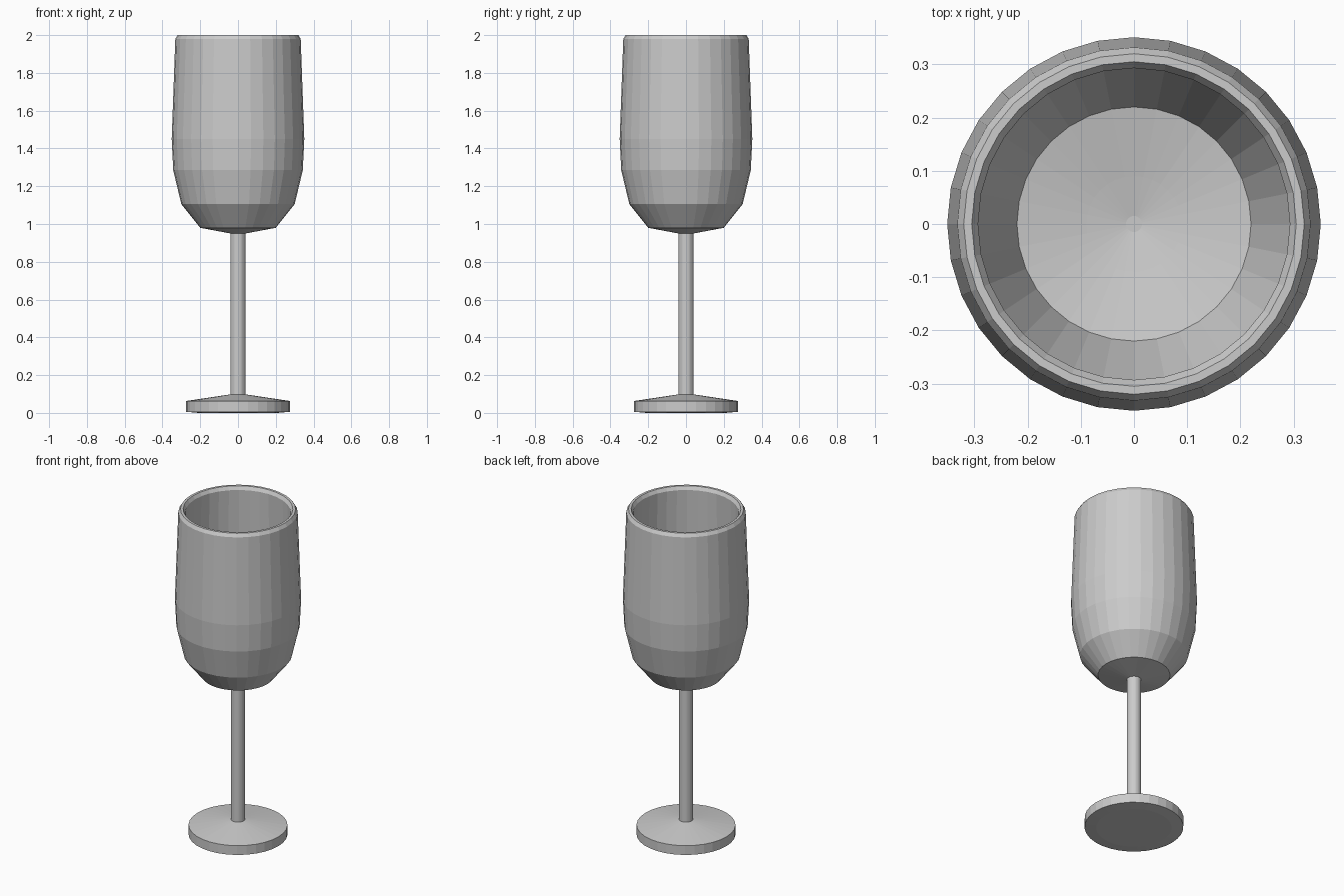
import bpy
import bmesh
from math import radians
from mathutils import Vector

if "Cube" in bpy.data.objects:
    bpy.data.objects.remove(bpy.data.objects["Cube"])

SIDES = 32


def lathe(name, profile):
    """Revolve (radius, height) points around z into a flat-shaded mesh."""
    bm = bmesh.new()
    verts = [bm.verts.new((r, 0, z)) for r, z in profile]
    edges = [bm.edges.new(pair) for pair in zip(verts, verts[1:])]
    bmesh.ops.spin(bm, geom=verts + edges, cent=Vector(), axis=(0, 0, 1),
                   angle=radians(360), steps=SIDES)
    bmesh.ops.remove_doubles(bm, verts=bm.verts, dist=0.0005)
    bmesh.ops.recalc_face_normals(bm, faces=bm.faces)
    mesh = bpy.data.meshes.new(name)
    bm.to_mesh(mesh)
    bm.free()
    obj = bpy.data.objects.new(name, mesh)
    bpy.context.collection.objects.link(obj)
    return obj


# Whole goblet as one continuous shell
foot = [(0, 0), (0.21, 0), (0.275, 0.006), (0.275, 0.063)]
stem = [(0.04, 0.098), (0.04, 0.95)]
bowl_outside = [(0.2, 0.98), (0.3, 1.105), (0.343, 1.285),
                (0.351, 1.45), (0.332, 1.98)]
rim = [(0.32, 2.0), (0.305, 2.0), (0.293, 1.98)]
bowl_inside = [(0.311, 1.45), (0.304, 1.295), (0.22, 1.06),
               (0.09, 1.035), (0.015, 1.022), (0, 1.022)]

lathe("goblet", foot + stem + bowl_outside + rim + bowl_inside)
